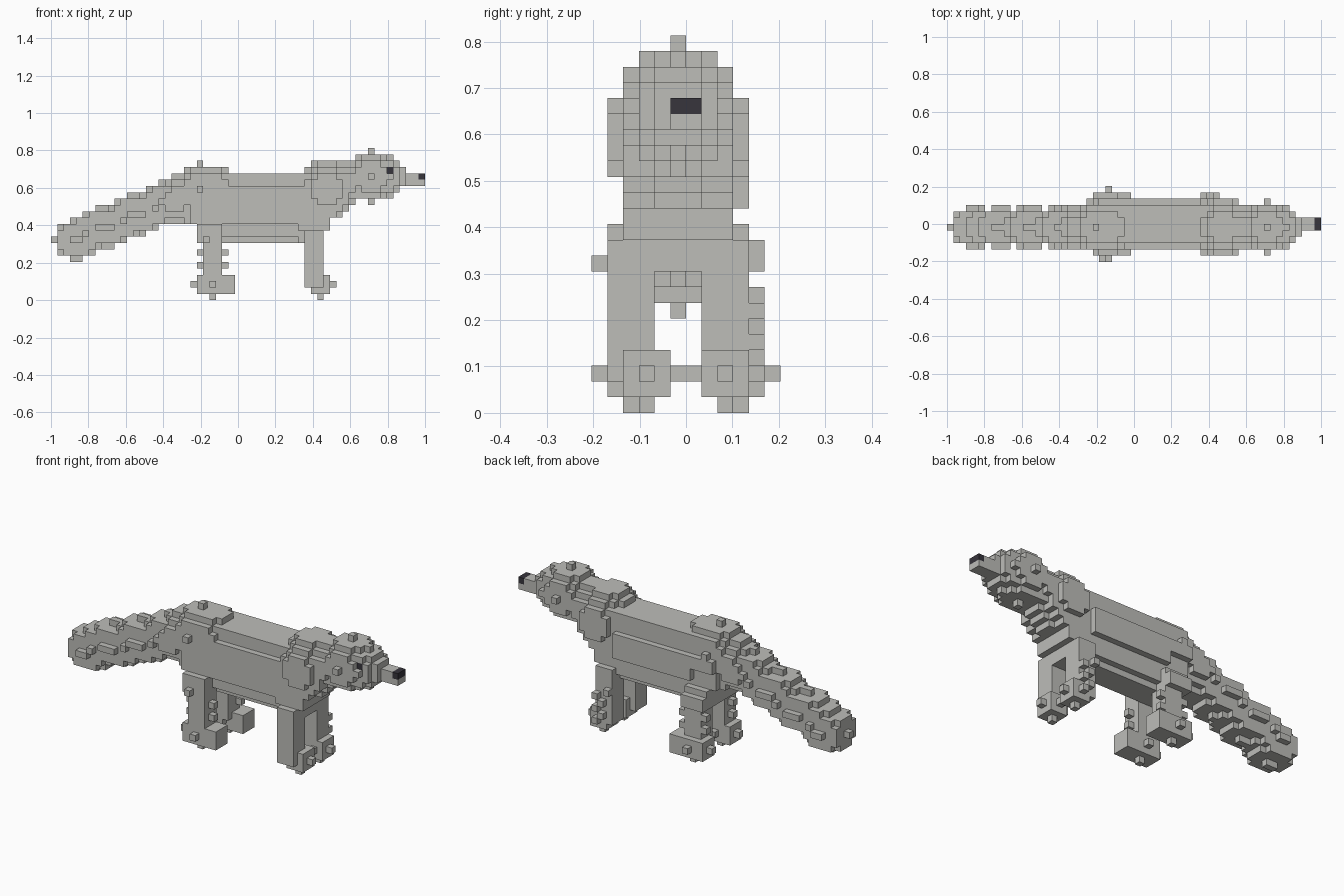
import bpy
import math

cube = bpy.data.objects.get("Cube")
if cube:
    bpy.data.objects.remove(cube, do_unlink=True)

V = 2 / 59              # edge length of one block
OFFSET = (29.5, 6, 0)   # grid position of the origin


def material(name, rgb):
    m = bpy.data.materials.new(name)
    m.use_nodes = True
    m.diffuse_color = (*rgb, 1)
    m.node_tree.nodes["Principled BSDF"].inputs["Base Color"].default_value = (*rgb, 1)
    return m


GREY = material("warm grey fur", (0.51, 0.51, 0.485))
DARK = material("dark charcoal", (0.038, 0.035, 0.045))


# Block shapes on the grid: inclusive boxes and balls
def box(i0, i1, j0, j1, k0, k1):
    return {(i, j, k) for i in range(i0, i1 + 1)
            for j in range(j0, j1 + 1) for k in range(k0, k1 + 1)}


def ball(ci, cj, ck, r):
    n = math.ceil(r) + 1
    cells = box(int(ci) - n, int(ci) + n, int(cj) - n, int(cj) + n, int(ck) - n, int(ck) + n)
    return {c for c in cells
            if (c[0] - ci) ** 2 + (c[1] - cj) ** 2 + (c[2] - ck) ** 2 <= r * r + 1e-6}


parts = {}

# Nose and eye claim their blocks first
parts["nose"] = box(58, 58, 5, 6, 19, 19)
parts["right_eye"] = box(53, 53, 3, 3, 20, 20)

# Head: skull ball, muzzle ball and snout bar
parts["head"] = ball(50, 5, 19, 4) | ball(52.5, 5, 19, 3.05)
parts["snout"] = box(53, 58, 5, 6, 18, 19)

# Neck and chest, with the breast stepping down to the legs
chest = ball(43, 5, 17, 4.6) | ball(46, 5, 18, 3.5)
for k, i_end in zip(range(9, 18), (42, 42, 43, 43, 44, 45, 46, 46, 47)):
    inset = 1 if k < 11 else 0
    chest |= box(39, i_end, 2 + inset, 8 - inset, k, k)
parts["neck_and_chest"] = chest

# Trunk: stacked slabs, narrower at the back and belly
trunk = (box(23, 42, 3, 8, 18, 19) | box(22, 42, 2, 8, 12, 17)
         | box(23, 42, 3, 8, 10, 11) | box(23, 42, 4, 7, 9, 9))
trunk |= box(22, 39, 9, 9, 15, 16) | box(26, 39, 9, 9, 13, 14)
parts["trunk"] = trunk

# Rump
parts["rump"] = (ball(23, 5, 17, 4) | ball(25.5, 5, 17, 3.7)
                 | box(21, 23, 3, 7, 12, 17))

# Tail: a sloping chain of balls with gaps that leave ridges
tail = set()
for i in range(3, 23):
    if i not in (6, 10, 15):
        tail |= ball(i, 5, round(9 + 0.4 * (i - 3)), 3.0 if i < 19 else 3.4)
parts["tail"] = tail

# Legs: straight posts, ball feet and small tufts
for side in ("right", "left"):
    right = side == "right"
    j0, j1 = (1, 3) if right else (7, 9)
    outer = 1 if right else 10

    front = box(40, 42, j0, j1, 3, 10) | ball(42, 3 if right else 8, 2, 2)
    front |= box(40, 42, j0, j1, 2, 3)
    if not right:
        front |= {(41, 10, 3), (42, 10, 4), (41, 10, 5), (42, 10, 6), (40, 10, 7)}
    parts[side + "_front_leg"] = front

    foot_j = 2 if right else 9
    hind = box(24, 26, j0, j1, 3, 11) | box(23, 26, j0, j1, 9, 11)
    hind |= {(i, foot_j, k) for i in (23, 27) for k in (5, 7)}
    hind |= box(23, 26, outer, outer, 9, 10)
    hind |= {(24, 0 if right else 10, 9)}
    parts[side + "_hind_leg"] = hind

    foot = ball(25, foot_j, 2, 2) | {(22, foot_j, 2)}
    foot |= box(23, 28, foot_j - 1, foot_j + 1, 1, 3)
    parts[side + "_hind_foot"] = foot

# Each block belongs to the first part that claims it
taken = set()
for name in parts:
    parts[name] = parts[name] - taken
    taken |= parts[name]


def build(name, cells, mat):
    """Mesh only the block sides that are open to the air."""
    index, verts, faces = {}, [], []
    for cell in sorted(cells):
        for axis in range(3):
            for step in (0, 1):
                near = list(cell)
                near[axis] += 1 if step else -1
                if tuple(near) in taken:
                    continue
                u, v = (axis + 1) % 3, (axis + 2) % 3
                loop = []
                for du, dv in ((0, 0), (1, 0), (1, 1), (0, 1)):
                    p = list(cell)
                    p[axis] += step
                    p[u] += du
                    p[v] += dv
                    p = tuple(p)
                    if p not in index:
                        index[p] = len(verts)
                        verts.append([(a - o) * V for a, o in zip(p, OFFSET)])
                    loop.append(index[p])
                faces.append(loop if step else loop[::-1])
    mesh = bpy.data.meshes.new(name)
    mesh.from_pydata(verts, [], faces)
    mesh.materials.append(mat)
    mesh.update()
    obj = bpy.data.objects.new(name, mesh)
    bpy.context.collection.objects.link(obj)


for name, cells in parts.items():
    build(name, cells, DARK if name in ("nose", "right_eye") else GREY)
